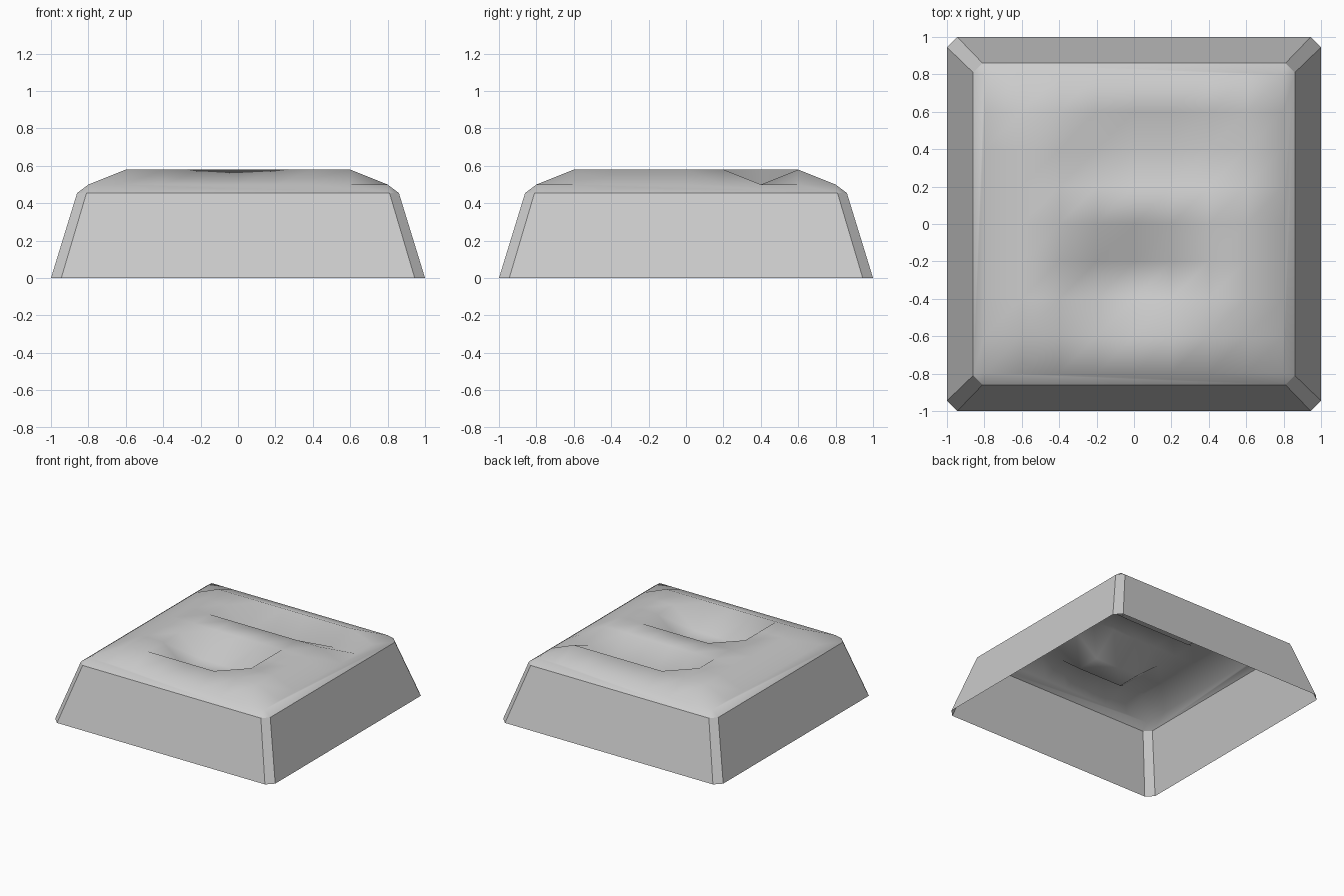
import bpy, bmesh

if "Cube" in bpy.data.objects:
    bpy.data.objects.remove(bpy.data.objects["Cube"])

HIGH, EDGE, LOW = 0.58, 0.50, 0.42


def top_height(i, j):
    """Height on a 0.2 grid; i and j run from -4 to 4."""
    if max(abs(i), abs(j)) == 4:
        return EDGE
    if abs(i) <= 1 and j in (-1, -2):      # closed recess
        return LOW
    if j == 2 and -1 <= i <= 2:            # open groove
        return LOW
    if j == 2 and i == 3:                  # groove mouth
        return EDGE
    return HIGH


bm = bmesh.new()

# Relief top
R = range(-4, 5)
grid = {(i, j): bm.verts.new((i * 0.2, j * 0.2, top_height(i, j)))
        for i in R for j in R}
for i in range(-4, 4):
    for j in range(-4, 4):
        bm.faces.new([grid[i, j], grid[i + 1, j], grid[i + 1, j + 1], grid[i, j + 1]])


# Eight-sided rings with clipped corners, starting on the front side
def ring(outer, inner, z):
    pts = [(-inner, -outer), (inner, -outer), (outer, -inner), (outer, inner),
           (inner, outer), (-inner, outer), (-outer, inner), (-outer, -inner)]
    return [bm.verts.new((x, y, z)) for x, y in pts]


bottom = ring(1.0, 0.945, 0.0)
shoulder = ring(0.86, 0.81, 0.455)

# Tapered walls and clipped corners
walls = []
for k in range(8):
    n = (k + 1) % 8
    walls.append(bm.faces.new([bottom[k], bottom[n], shoulder[n], shoulder[k]]))

# Sloping shoulder between the walls and the top
sides = [[(t, -4) for t in R], [(4, t) for t in R],
         [(-t, 4) for t in R], [(-4, -t) for t in R]]
for s, edge in enumerate(sides):
    a, b, c = shoulder[2 * s], shoulder[2 * s + 1], shoulder[(2 * s + 2) % 8]
    bm.faces.new([a, b] + [grid[p] for p in reversed(edge)])
    bm.faces.new([b, c, grid[edge[-1]]])

# Smooth top and shoulder, crisp walls
for f in bm.faces:
    f.smooth = f not in walls
for f in walls:
    for e in f.edges:
        e.smooth = False

mesh = bpy.data.meshes.new("tapered_cap")
bm.to_mesh(mesh)
bm.free()
cap = bpy.data.objects.new("tapered_cap", mesh)
bpy.context.collection.objects.link(cap)
